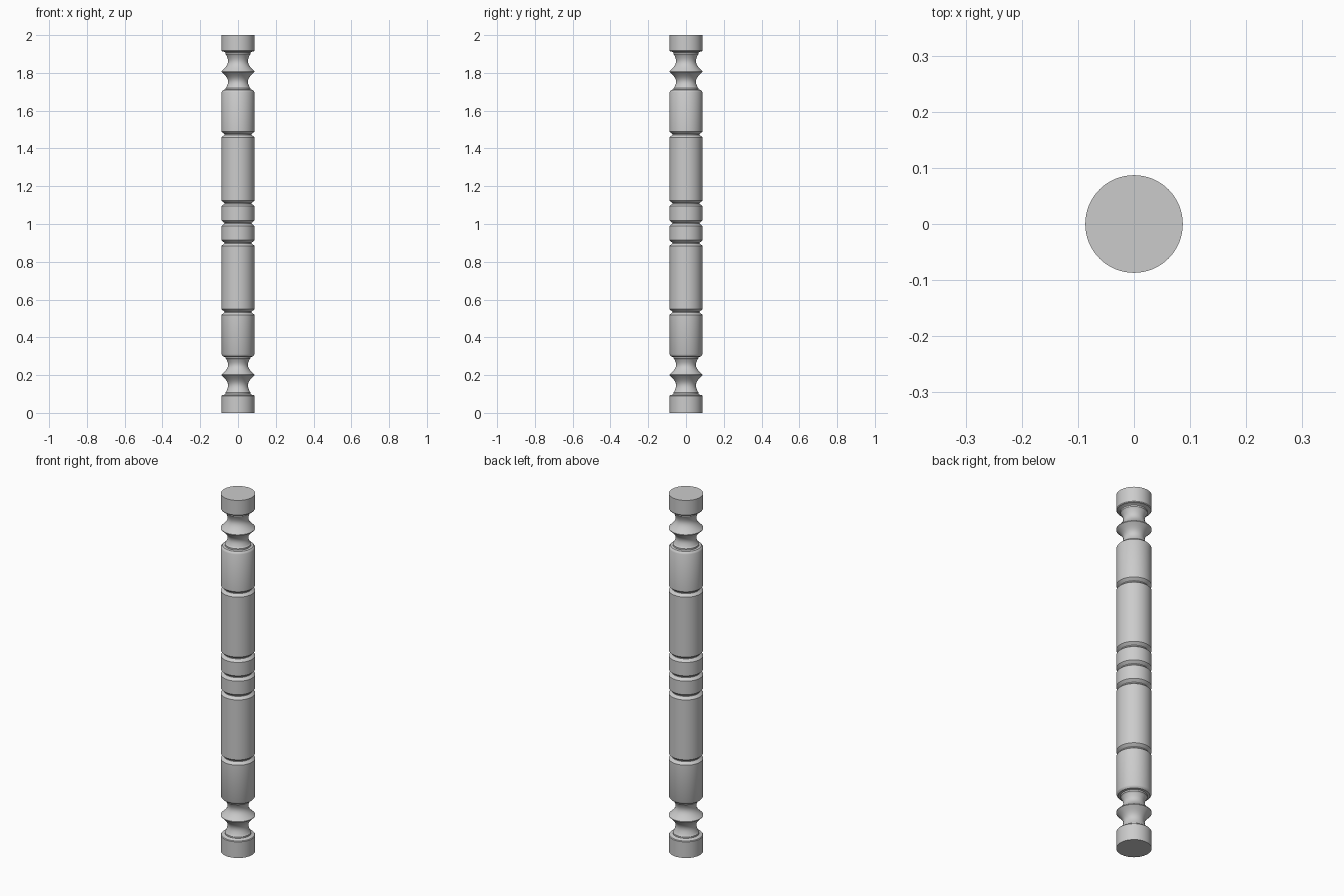
import bpy, bmesh, math

if "Cube" in bpy.data.objects:
    bpy.data.objects.remove(bpy.data.objects["Cube"])

R = 0.087      # shaft radius
MID = 1.004    # mirror height of the turned profile
SEG = 64


def groove(z):
    """V-shaped turned groove with softened lips."""
    return [(R, z - 0.015), (R - 0.004, z - 0.011), (R - 0.015, z - 0.002),
            (R - 0.015, z + 0.002), (R - 0.004, z + 0.011), (R, z + 0.015)]


def cove(z0, r0, z1, r1, waist):
    """Concave neck: a half circle bow pulled in between two rims."""
    pts = []
    for i in range(13):
        t = i / 12
        rim = r0 + (r1 - r0) * t
        bow = math.sin(math.pi * t)
        pts.append((rim - ((r0 + r1) / 2 - waist) * bow, z0 + (z1 - z0) * t))
    return pts


# Lower half of the profile: end block, double cove, grooved shaft
half = [(R, 0.090), (R - 0.003, 0.094), (0.070, 0.097), (0.066, 0.100), (0.066, 0.108)]
half += cove(0.112, 0.063, 0.200, R, 0.054)
half += cove(0.203, R, 0.286, 0.063, 0.054)
half += [(0.066, 0.288), (0.066, 0.296), (0.078, 0.298), (R - 0.003, 0.304), (R, 0.310)]
half += groove(0.534) + groove(0.899)

# Mirror it around the central groove and close at the axis
upper = [(r, 2 * MID - z) for r, z in reversed(half)]
profile = [(0, 0), (R, 0)] + half + groove(MID) + upper + [(R, 2), (0, 2)]

# Spin the profile into the post
bm = bmesh.new()
verts = [bm.verts.new((r, 0, z)) for r, z in profile]
edges = [bm.edges.new(p) for p in zip(verts, verts[1:])]
bmesh.ops.spin(bm, geom=verts + edges, axis=(0, 0, 1), cent=(0, 0, 0),
               angle=2 * math.pi, steps=SEG, use_merge=True)
bmesh.ops.remove_doubles(bm, verts=bm.verts, dist=1e-5)
bmesh.ops.recalc_face_normals(bm, faces=bm.faces)
mesh = bpy.data.meshes.new("turned_post")
bm.to_mesh(mesh)
bm.free()
post = bpy.data.objects.new("turned_post", mesh)
bpy.context.collection.objects.link(post)

# Smooth shading with crisp turned edges
bpy.context.view_layer.objects.active = post
post.select_set(True)
bpy.ops.object.shade_smooth_by_angle(angle=math.radians(30))
